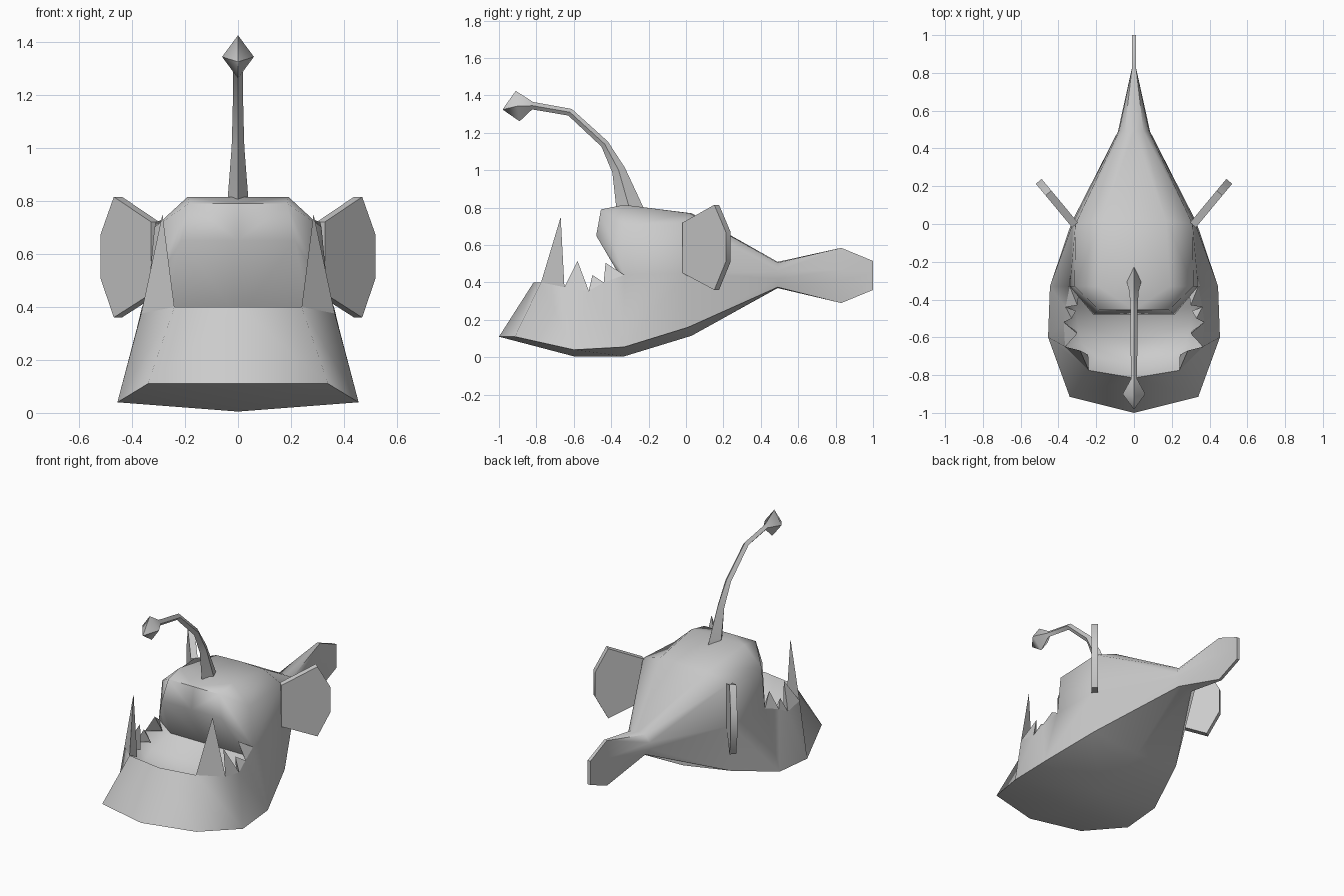
import bpy
import bmesh
import math
from mathutils import Vector

cube = bpy.data.objects.get("Cube")
if cube:
    bpy.data.objects.remove(cube, do_unlink=True)

skin = bpy.data.materials.new("plain grey")
skin.use_nodes = True
grey = (0.6, 0.6, 0.6, 1)
skin.diffuse_color = grey
skin.node_tree.nodes["Principled BSDF"].inputs["Base Color"].default_value = grey


def finish(name, bm, angle, mirror=True):
    """Turn a bmesh into a smooth-shaded, optionally mirrored object."""
    bmesh.ops.recalc_face_normals(bm, faces=bm.faces)
    mesh = bpy.data.meshes.new(name)
    bm.to_mesh(mesh)
    bm.free()
    mesh.materials.append(skin)
    obj = bpy.data.objects.new(name, mesh)
    bpy.context.collection.objects.link(obj)
    bpy.ops.object.select_all(action='DESELECT')
    bpy.context.view_layer.objects.active = obj
    obj.select_set(True)
    bpy.ops.object.shade_smooth_by_angle(angle=math.radians(angle))
    if mirror:
        mod = obj.modifiers.new("Mirror", 'MIRROR')
        mod.use_clip = True
        mod.merge_threshold = 0.002
    return obj


def loft(bm, rows, closed=False):
    """Bridge successive rows of vertices with quads."""
    for a, b in zip(rows, rows[1:]):
        count = len(a)
        for i in range(count if closed else count - 1):
            j = (i + 1) % count
            bm.faces.new((a[i], a[j], b[j], b[i]))


# Body half: cross sections run from belly centre to back centre
bm = bmesh.new()
sections = [
    [(0, -.33, .005), (.445, -.33, .055), (.34, -.33, .44),
     (.315, -.33, .7), (.19, -.33, .815), (0, -.33, .815)],
    [(0, .03, .115), (.33, .01, .16), (.325, 0, .45),
     (.31, 0, .72), (.17, .02, .77), (0, .03, .77)],
    [(0, .49, .37), (.05, .49, .375), (.085, .49, .42),
     (.08, .49, .46), (.05, .49, .505), (0, .49, .51)],
]
# Flat tail fin
for y, low, high in ((.83, .29, .585), (1, .36, .515)):
    span = high - low
    sections.append([(0, y, low), (.01, y, low), (.01, y, low + span * .4),
                     (.01, y, low + span * .6), (.01, y, high), (0, y, high)])
rows = [[bm.verts.new(p) for p in row] for row in sections]
loft(bm, rows)
bm.faces.new(rows[-1])
belly, edge, corner, cheek, crown, top = rows[0]

# Lower jaw: bottom edge, rim and mouth floor
def points(*coords):
    return [bm.verts.new(c) for c in coords]


keel, side, chin_side, chin = points(
    (0, -.6, .005), (.455, -.6, .04), (.34, -.915, .11), (0, -1, .11))
rim = [corner] + points(
    (.362, -.44, .4), (.372, -.52, .355), (.365, -.65, .375),
    (.24, -.775, .4), (0, -.815, .4))
floor = points(
    (.27, -.31, .36), (.31, -.44, .3), (.3, -.52, .27),
    (.28, -.63, .25), (.2, -.71, .27), (0, -.74, .27))
middle = points((0, -.31, .36), (0, -.44, .28), (0, -.52, .25), (0, -.63, .24))
loft(bm, [rim, floor])
loft(bm, [floor[:4], middle])

# Upper lip and forehead
lip, lip_mid, brow, brow_mid = points(
    (.215, -.48, .65), (0, -.48, .65), (.185, -.455, .79), (0, -.455, .79))
for face in (
        (belly, edge, side, keel), (keel, side, chin_side, chin),
        (edge, corner, rim[1]), (edge, rim[1], rim[2], side),
        (side, rim[2], rim[3]), (side, rim[3], rim[4], chin_side),
        (chin_side, rim[4], rim[5], chin),
        (floor[3], floor[4], floor[5], middle[3]),
        (corner, cheek, brow, lip), (cheek, crown, brow),
        (crown, top, brow_mid, brow), (brow, brow_mid, lip_mid, lip),
        (lip, lip_mid, middle[0], floor[0]), (corner, lip, floor[0])):
    bm.faces.new(face)
rim_points = [v.co.copy() for v in rim]
finish("body", bm, 55)

# Teeth: thin pyramids standing on the jaw rim
bm = bmesh.new()
tips = [(.3, -.43, .505), (.33, -.5, .44), (.3, -.58, .515), (.285, -.67, .75)]
for a, b, tip in zip(rim_points, rim_points[1:], tips):
    inner = (a + b) / 2 + Vector((-.06, .02, -.03))
    va, vb, vi, vt = [bm.verts.new(p) for p in (a, b, inner, tip)]
    for face in ((va, vb, vt), (vb, vi, vt), (vi, va, vt), (va, vi, vb)):
        bm.faces.new(face)
finish("teeth", bm, 30)

# Side fins: slabs sweeping outward and back
bm = bmesh.new()
along = Vector((.64, .77, 0))
across = Vector((.77, -.64, 0)) * .02
outline = [(-.02, .72), (.2, .815), (.28, .67), (.28, .51), (.2, .36), (-.02, .45)]
root = Vector((.325, .01, 0))
slab = []
for sign in (-1, 1):
    slab.append([bm.verts.new(root + along * s + across * sign + Vector((0, 0, z)))
                 for s, z in outline])
loft(bm, slab, closed=True)
for ring in slab:
    bm.faces.new(ring)
finish("side_fins", bm, 55)

# Lure: four-sided stalk that ends in a diamond bulb
bm = bmesh.new()
path = [(-.295, .77), (-.36, 1), (-.435, 1.14), (-.62, 1.31),
        (-.82, 1.345), (-.9, 1.343), (-.978, 1.325)]
widths = [.042, .024, .02, .018, .016, .06, .003]
depths = [.075, .036, .022, .02, .02, .082, .003]
rings = []
for i, (y, z) in enumerate(path):
    before, after = path[max(i - 1, 0)], path[min(i + 1, len(path) - 1)]
    normal = Vector((0, before[1] - after[1], after[0] - before[0])).normalized()
    up = normal * depths[i]
    out = Vector((widths[i], 0, 0))
    centre = Vector((0, y, z))
    rings.append([bm.verts.new(centre + d) for d in (out, up, -out, -up)])
loft(bm, rings, closed=True)
bm.faces.new(rings[0])
bm.faces.new(rings[-1])
finish("lure", bm, 60, mirror=False)
